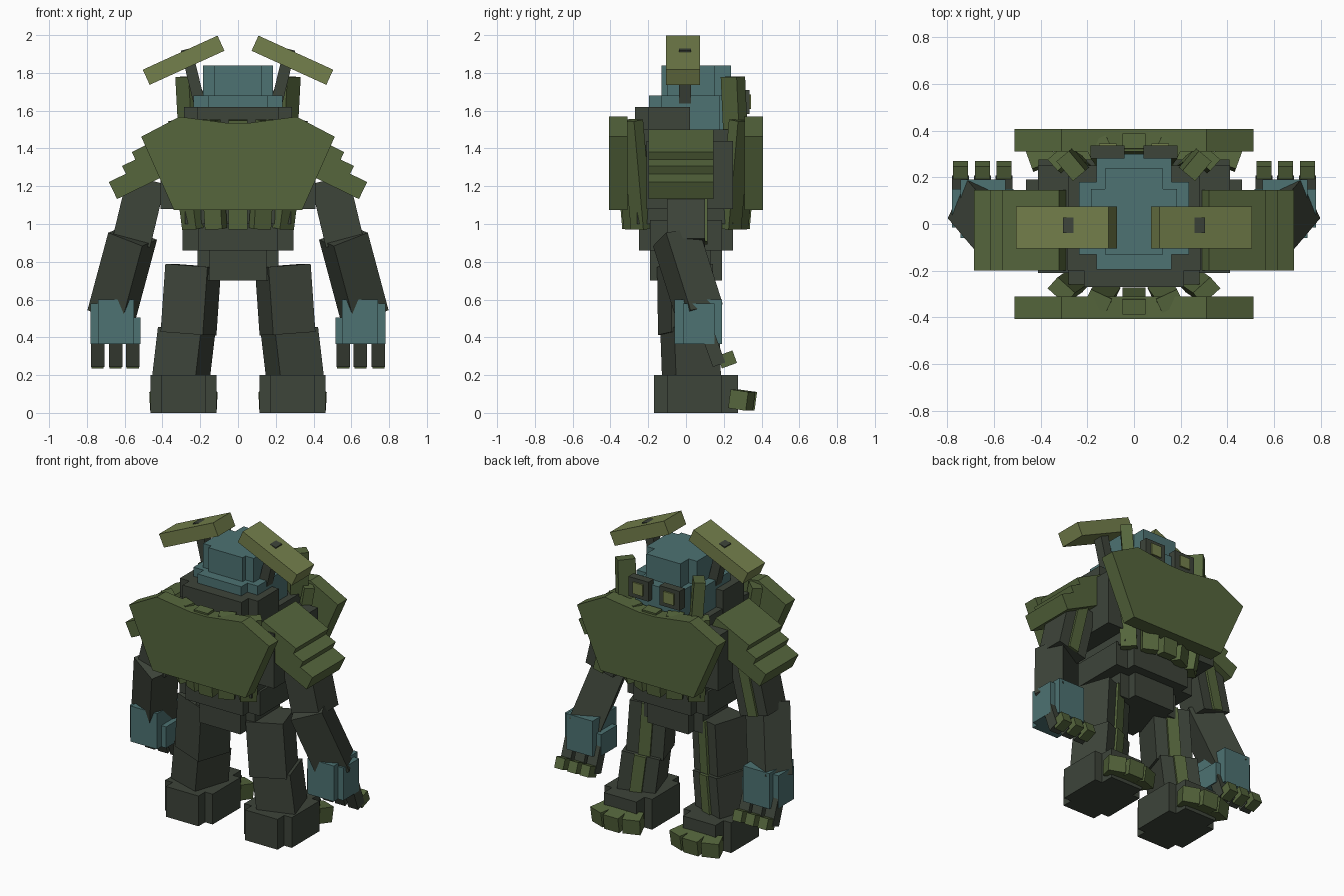
import bpy, bmesh, math
from mathutils import Vector, Quaternion, Matrix, Euler

if "Cube" in bpy.data.objects:
    bpy.data.objects.remove(bpy.data.objects["Cube"])


def material(name, rgb):
    m = bpy.data.materials.new(name)
    m.diffuse_color = (*rgb, 1)
    m.use_nodes = True
    m.node_tree.nodes["Principled BSDF"].inputs["Base Color"].default_value = m.diffuse_color
    return m


DARK = material("dark_hide", (0.047, 0.058, 0.042))
TEAL = material("teal", (0.075, 0.170, 0.170))
GREEN = material("moss_green", (0.092, 0.133, 0.046))
OLIVE = material("light_olive", (0.175, 0.215, 0.072))


def add_object(name, bm, mat, matrix):
    bmesh.ops.recalc_face_normals(bm, faces=bm.faces)
    mesh = bpy.data.meshes.new(name)
    bm.to_mesh(mesh)
    bm.free()
    mesh.materials.append(mat)
    ob = bpy.data.objects.new(name, mesh)
    bpy.context.collection.objects.link(ob)
    ob.matrix_world = matrix


def block(name, mat, center, size, quat=Quaternion(), mirror=False):
    """Box by centre, size and rotation, optionally mirrored in x."""
    for s in ((1, -1) if mirror else (1,)):
        bm = bmesh.new()
        bmesh.ops.create_cube(bm, size=1)
        bmesh.ops.scale(bm, vec=size, verts=bm.verts)
        q = Quaternion((quat.w, quat.x, s * quat.y, s * quat.z))
        loc = Vector((s * center[0], center[1], center[2]))
        suffix = "" if not mirror else ("_right" if s > 0 else "_left")
        add_object(name + suffix, bm, mat, Matrix.Translation(loc) @ q.to_matrix().to_4x4())


def span(name, mat, x, y, z, mirror=False):
    """Box by its ranges."""
    c = [(a + b) / 2 for a, b in (x, y, z)]
    block(name, mat, c, [b - a for a, b in (x, y, z)], mirror=mirror)


def beam(name, mat, a, b, w, d, yaw=0, offset=(0, 0), mirror=True):
    """Box running from a to b, turned about its own length."""
    a, b = Vector(a), Vector(b)
    q = Vector((0, 0, 1)).rotation_difference(b - a) @ Quaternion((0, 0, 1), math.radians(yaw))
    c = (a + b) / 2 + q @ Vector((*offset, 0))
    block(name, mat, c, (w, d, (b - a).length), q, mirror)


def turn(x=0, y=0, z=0):
    return Euler([math.radians(v) for v in (x, y, z)]).to_quaternion()


# Torso
span("chest", DARK, (-.41, .41), (-.21, .25), (1.08, 1.44))
span("chest_core", DARK, (-.28, .28), (-.26, .25), (1.0, 1.5))
span("neck", DARK, (-.285, .285), (-.20, .02), (1.45, 1.62))
span("neck_core", DARK, (-.215, .215), (-.27, .07), (1.45, 1.62))
span("waist", DARK, (-.295, .295), (-.19, .19), (.86, 1.02))
span("waist_core", DARK, (-.21, .21), (-.25, .25), (.86, 1.02))
span("pelvis", DARK, (-.215, .215), (-.13, .13), (.70, .87))
span("pelvis_core", DARK, (-.15, .15), (-.19, .19), (.70, .87))

# Head
span("head_brim", TEAL, (-.235, .235), (-.13, .18), (1.46, 1.68))
span("head_brim_long", TEAL, (-.16, .16), (-.195, .20), (1.6, 1.68))
span("face", TEAL, (-.16, .16), (.10, .30), (1.46, 1.68))
span("head_top", TEAL, (-.185, .185), (-.10, .15), (1.67, 1.838))
span("head_top_long", TEAL, (-.125, .125), (-.13, .237), (1.67, 1.838))
span("eye_socket", DARK, (.04, .187), (.28, .335), (1.582, 1.71), True)
span("eye", OLIVE, (.075, .15), (.33, .345), (1.61, 1.685), True)
block("cheek_horn", GREEN, (.262, .255, 1.63), (.07, .11, .30), turn(0, 4, -40), True)

# Ears on slanted stems
beam("ear_stem", DARK, (.19, -.005, 1.58), (.274, -.005, 1.925), .06, .065)
block("ear", OLIVE, (.288, -.015, 1.867), (.435, .18, .088), turn(0, 24.5, 0), True)

# Breast and back plates with the ribs behind them
half = [(.06, 1.535), (.31, 1.568), (.512, 1.462), (.34, 1.075)]
outline = half + [(-x, z) for x, z in reversed(half)]
for side, label in ((1, "breast"), (-1, "back")):
    bm = bmesh.new()
    face = bm.faces.new([bm.verts.new((x, side * .31, z)) for x, z in outline])
    ext = bmesh.ops.extrude_face_region(bm, geom=[face])
    new = [v for v in ext["geom"] if isinstance(v, bmesh.types.BMVert)]
    bmesh.ops.translate(bm, verts=new, vec=(0, side * .097, 0))
    add_object(label + "_plate", bm, GREEN, Matrix())
    for i, (x, y, yaw) in enumerate([(0, .345, 0), (.125, .32, -25), (.255, .275, -42)]):
        beam(f"{label}_rib_{i}", GREEN, (x * .93, side * (y - .04), .975),
             (x * 1.22, side * (y + .01), 1.55), .10, .065, side * yaw, mirror=i > 0)

# Stepped shoulder armour: outer end point, length and thickness of each tier
for i, (x, z, length, thick) in enumerate([(.532, 1.318, .27, .14), (.592, 1.262, .28, .10),
                                           (.662, 1.177, .28, .10)]):
    ang = math.radians(26)
    c = (x - length / 2 * math.cos(ang), -.027, z + length / 2 * math.sin(ang))
    block(f"shoulder_tier_{i}", GREEN, c, (length, .343, thick), turn(0, 26, 0), True)

# Arms
upper = ((.565, 0, .90), (.485, 0, 1.235))
beam("upper_arm", DARK, *upper, .205, .20)
beam("upper_arm_strip", GREEN, *upper, .07, .03, offset=(0, .10))
beam("forearm", DARK, (.668, .075, .525), (.558, -.055, .935), .205, .19, 23)

# Hands
span("palm", TEAL, (.515, .78), (-.015, .15), (.365, .505), True)
span("palm_core", TEAL, (.55, .742), (-.06, .19), (.365, .60), True)
span("hand_edge", TEAL, (.74, .78), (-.015, .15), (.48, .58), True)
for i, x in enumerate((.557, .648, .743)):
    beam(f"finger_{i}", DARK, (x, .175, .255), (x, .115, .42), .072, .07)
    block(f"claw_{i}", GREEN, (x, .218, .283), (.064, .085, .07), turn(20), True)

# Legs with shin strips
thigh = ((.262, 0, .42), (.237, -.005, .78))
shin = ((.305, .03, .16), (.272, .02, .44))
beam("thigh", DARK, *thigh, .235, .235, 18)
beam("thigh_strip", GREEN, *thigh, .075, .03, 18, (0, .118))
beam("shin", DARK, *shin, .24, .25, 18)
beam("shin_strip", GREEN, *shin, .075, .03, 18, (0, .125))

# Feet and toes
span("foot", DARK, (.115, .463), (-.10, .19), (0, .20), True)
span("foot_core", DARK, (.17, .408), (-.17, .275), (0, .20), True)
for i, (dx, y, yaw) in enumerate([(-.11, .295, 20), (0, .32, 0), (.11, .295, -20)]):
    block(f"toe_{i}", GREEN, (.289 + dx, y, .068), (.11, .10, .10), turn(-8, 0, yaw), True)
